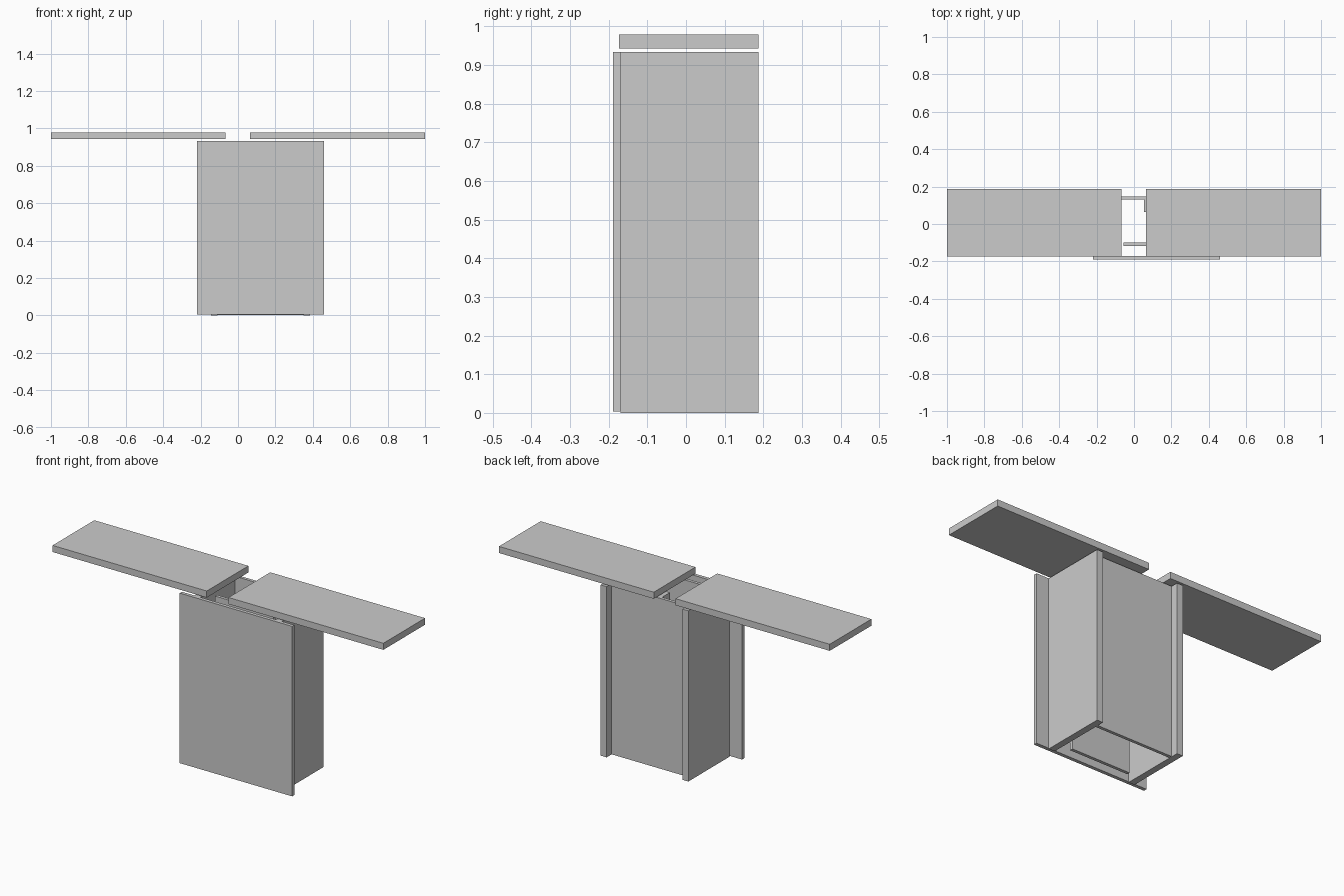
import bpy

if "Cube" in bpy.data.objects:
    bpy.data.objects.remove(bpy.data.objects["Cube"])


def box(name, x, y, z):
    """Axis-aligned board given by its (min, max) extents."""
    bpy.ops.mesh.primitive_cube_add(
        size=1, location=[(a + b) / 2 for a, b in (x, y, z)])
    ob = bpy.context.object
    ob.name = name
    ob.scale = [b - a for a, b in (x, y, z)]
    bpy.ops.object.transform_apply(location=False, rotation=False, scale=True)
    return ob


CX = 0.12                    # centre line of the cabinet body
TOP = 0.933                  # top of the cabinet boards
FRONT, BACK = -0.17, 0.187   # depth of side boards


def span(half):
    return (CX - half, CX + half)


# Two counter slabs with a gap between them
box("counter_left", (-1, -0.068), (-0.173, BACK), (0.943, 0.979))
box("counter_right", (0.064, 1), (-0.173, BACK), (0.943, 0.979))

# Side boards
for side, s in (("left", -1), ("right", 1)):
    x = sorted((CX + s * 0.229, CX + s * 0.265))
    box("side_board_" + side, x, (FRONT, BACK), (0, TOP))

# Wide front panel overlapping the side boards
box("front_panel", span(0.34), (-0.189, FRONT), (0.004, TOP))

# Recessed back panel and narrower inner panel
box("back_panel", span(0.229), (0.13, 0.147), (0.002, TOP))
box("inner_panel", span(0.177), (-0.117, -0.10), (0.002, TOP))

# Small box fixed to the inside of the back panel
box("inner_box", span(0.067), (0.063, 0.13), (0.83, TOP))
